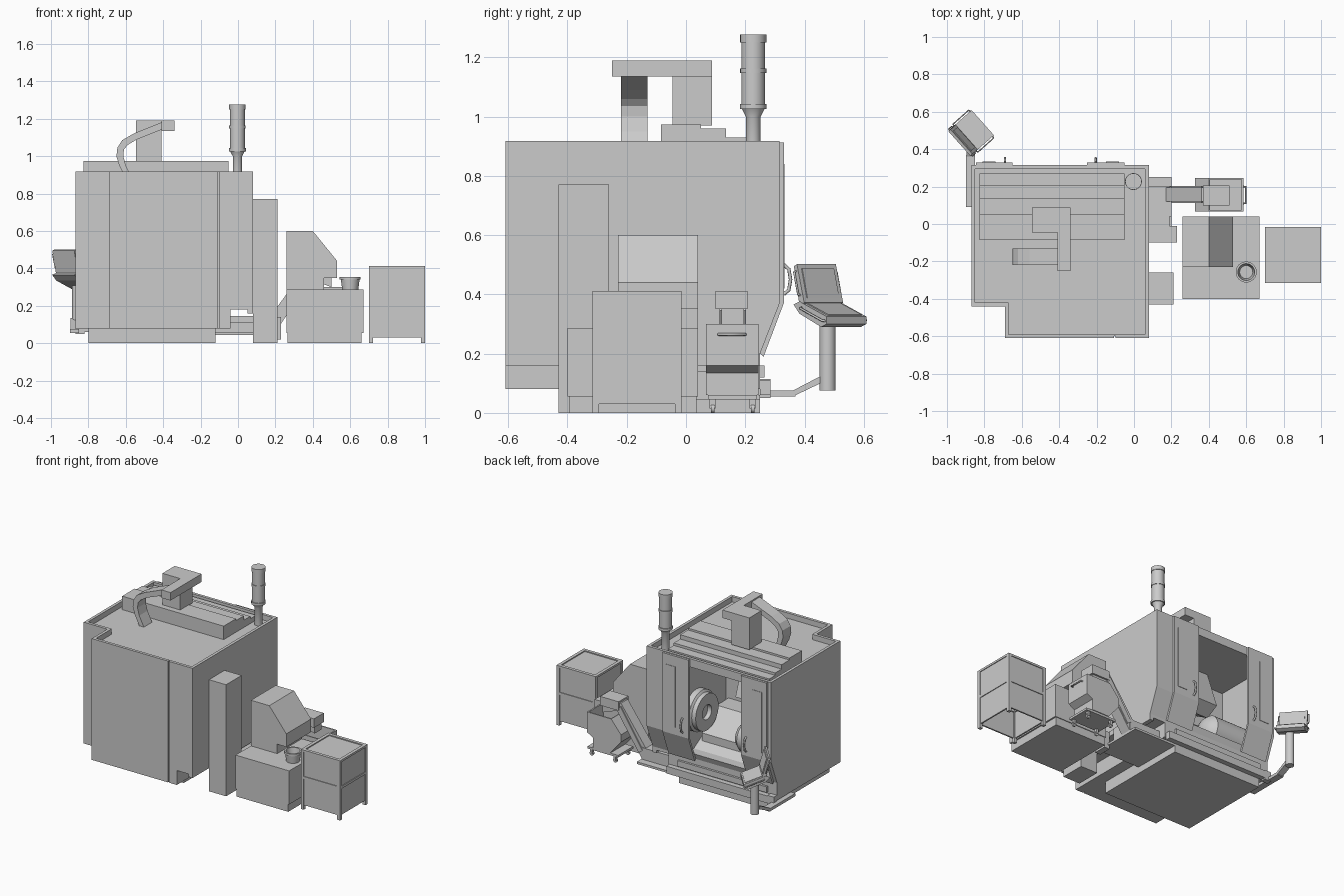
import bpy, bmesh, math
from mathutils import Matrix

if "Cube" in bpy.data.objects:
    bpy.data.objects.remove(bpy.data.objects["Cube"])


def make(name, bm, smooth=False):
    bmesh.ops.recalc_face_normals(bm, faces=bm.faces)
    me = bpy.data.meshes.new(name)
    bm.to_mesh(me)
    bm.free()
    ob = bpy.data.objects.new(name, me)
    bpy.context.collection.objects.link(ob)
    if smooth:
        bpy.context.view_layer.objects.active = ob
        bpy.ops.object.select_all(action='DESELECT')
        ob.select_set(True)
        bpy.ops.object.shade_smooth_by_angle(angle=math.radians(35))
    return ob


def prism(name, pts, axis, a, b):
    """Extrude a 2D profile along an axis: x -> (y,z), y -> (x,z), z -> (x,y)."""
    place = {'x': lambda p, t: (t, p[0], p[1]), 'y': lambda p, t: (p[0], t, p[1]),
             'z': lambda p, t: (p[0], p[1], t)}[axis]
    bm = bmesh.new()
    lo = [bm.verts.new(place(p, a)) for p in pts]
    hi = [bm.verts.new(place(p, b)) for p in pts]
    bm.faces.new(lo)
    bm.faces.new(hi)
    for i in range(len(pts)):
        j = (i + 1) % len(pts)
        bm.faces.new((lo[i], lo[j], hi[j], hi[i]))
    return make(name, bm)


def box(name, x0, x1, y0, y1, z0, z1):
    return prism(name, [(x0, y0), (x1, y0), (x1, y1), (x0, y1)], 'z', z0, z1)


def lathe(name, prof, loc, rot=None, seg=32):
    """Revolve (radius, height) points around z, then turn and move."""
    bm = bmesh.new()
    rings = [[bm.verts.new((r * math.cos(i * math.tau / seg), r * math.sin(i * math.tau / seg), z))
              for i in range(seg)] for r, z in prof]
    for A, B in zip(rings, rings[1:]):
        for i in range(seg):
            j = (i + 1) % seg
            bm.faces.new((A[i], A[j], B[j], B[i]))
    bm.faces.new(rings[0])
    bm.faces.new(rings[-1])
    bm.transform(Matrix.Translation(loc) @ (rot or Matrix()))
    return make(name, bm, True)


def tube(name, pts, r):
    cu = bpy.data.curves.new(name, 'CURVE')
    cu.dimensions = '3D'
    cu.bevel_depth = r
    cu.bevel_resolution = 2
    cu.use_fill_caps = True
    sp = cu.splines.new('POLY')
    sp.points.add(len(pts) - 1)
    for q, p in zip(sp.points, pts):
        q.co = (*p, 1)
    ob = bpy.data.objects.new(name, cu)
    bpy.context.collection.objects.link(ob)
    return ob


def cut(ob, cutter):
    cutter.hide_render = True
    m = ob.modifiers.new('cut', 'BOOLEAN')
    m.operation, m.object, m.solver = 'DIFFERENCE', cutter, 'EXACT'
    bpy.context.view_layer.objects.active = ob
    bpy.ops.object.modifier_apply(modifier=m.name)
    bpy.data.objects.remove(cutter)


AX = Matrix.Rotation(math.pi / 2, 4, 'Y')

# Machine enclosure with sunken roof, sloped lower edge, notch and work chamber
body = prism('enclosure', [(-.87, .315), (.08, .315), (.08, -.61), (-.69, -.61), (-.69, -.44), (-.87, -.44)],
             'z', .08, .917)
cut(body, prism('roof_cutter', [(-.85, .295), (.06, .295), (.06, -.59), (-.67, -.59), (-.67, -.42), (-.85, -.42)],
                'z', .88, 1))
cut(body, prism('slope_cutter', [(.316, .37), (.25, .2), (.25, 0), (.5, 0), (.5, .37)], 'x', -1, .2))
cut(body, prism('corner_cutter', [(-.04, 0), (-.04, .18), (.05, .18), (.05, .16), (.2, .16), (.2, 0)], 'y', -.7, .4))
cut(body, box('seam_cutter', -.108, -.1, -.7, -.6, 0, 1))
cut(body, prism('chamber_cutter', [(.5, .86), (-.15, .86), (-.15, .45), (.2, .24), (.5, .24)], 'x', -.84, -.2))
box('base', -.8, -.12, -.42, .25, 0, .08)
box('front_sill', -.86, -.05, .25, .285, .06, .11)
box('sill_rail', -.8, -.12, .25, .265, .12, .16)

# Sliding doors with bent lower skirts, slim panels and handles
skin = [(.315, .912), (.33, .912), (.33, .37), (.262, .19), (.25, .2), (.315, .37)]
for side, x0, x1, hx, px in (('left', -.25, -.05, -.205, -.15), ('right', -.845, -.65, -.69, -.81)):
    prism(side + '_door', skin, 'x', x0, x1)
    box(side + '_door_panel', px, px + .07, .33, .333, .42, .84)
    tube(side + '_door_handle', [(hx, .33, .40), (hx, .347, .415), (hx, .353, .45), (hx, .347, .485), (hx, .33, .5)], .006)

# Work chamber: spindle chuck, sloped bed, tailstock and tool slab
lathe('chuck', [(.14, -.03), (.14, .02), (.125, .03), (.125, .06), (.05, .06), (.05, .03)], (-.22, .17, .5),
      Matrix.Rotation(-math.pi / 2, 4, 'Y'))
prism('bed', [(-.15, .46), (-.02, .46), (.14, .33), (.14, .26), (-.15, .4)], 'x', -.83, -.22)
lathe('tailstock', [(.1, -.2), (.1, .08), (.075, .11), (.03, .13)], (-.6, .09, .37), AX)
prism('tool_slab', [(-.15, .86), (-.03, .86), (.06, .6), (-.03, .55), (-.15, .62)], 'x', -.62, -.42)

# Stepped roof covers
for i, (y0, y1, z) in enumerate([(-.085, .05, .973), (.05, .135, .96), (.135, .205, .93), (.205, .27, .913)]):
    box(f'roof_step_{i}', -.825, -.05, y0, y1, .88, z)

# Extraction box with side arm and curved duct
box('extractor_column', -.545, -.41, -.045, .088, .97, 1.135)
prism('extractor_head', [(-.545, .088), (-.34, .088), (-.34, -.25), (-.41, -.25), (-.41, -.045), (-.545, -.045)],
      'z', 1.135, 1.19)
prism('curved_duct', [(-.40, 1.185), (-.56, 1.12), (-.62, 1.085), (-.645, 1.045), (-.65, 1.0), (-.635, .95), (-.6, .88),
                      (-.565, .88), (-.6, .95), (-.613, 1.0), (-.61, 1.035), (-.59, 1.06), (-.54, 1.09), (-.40, 1.145)],
      'y', -.22, -.13)

# Mist filter stack
lathe('filter_stack', [(.025, .88), (.025, 1.0), (.038, 1.025), (.045, 1.025), (.045, 1.043), (.04, 1.043), (.04, 1.147),
                       (.044, 1.147), (.044, 1.163), (.04, 1.163), (.04, 1.25), (.044, 1.25), (.044, 1.277)],
      (-.003, .227, 0))

# Electrical tower and side plumbing boxes
box('tower', .08, .21, -.43, -.26, 0, .77)
box('drip_plate', -.12, .2, -.1, .25, .045, .06)
box('trough', -.12, .2, .04, .2, .06, .14)
box('trough_pipe', -.12, .19, -.1, .04, .11, .145)
box('pump_box', .19, .23, -.1, -.01, .02, .14)

# Coolant tank, filter hopper and cup
box('tank_plinth', .265, .66, -.395, .035, 0, .055)
box('tank', .26, .67, -.315, .04, .055, .285)
box('tank_front', .26, .67, -.4, -.315, .055, .287)
prism('filter_hopper', [(.26, .6), (.40, .6), (.53, .44), (.53, .35), (.46, .35), (.46, .28), (.26, .28)],
      'y', -.23, .04)
lathe('cup', [(.042, .28), (.05, .34), (.056, .34), (.056, .355), (.045, .355), (.035, .29)], (.6, -.257, 0))

# Chip conveyor
prism('conveyor', [(.08, .06), (.2, .06), (.39, .34), (.5, .3), (.5, .40), (.36, .40), (.17, .14), (.08, .14)],
      'y', .12, .195)
box('conveyor_head', .37, .51, .1, .207, .35, .412)
prism('conveyor_cover', [(.19, .12), (.22, .1), (.385, .345), (.36, .38)], 'y', .113, .203)

# Tipping chip cart on castors
cart = prism('chip_bin', [(.4, .3), (.585, .3), (.585, .16), (.54, .135), (.54, .06), (.41, .06), (.325, .16), (.325, .21)],
             'y', .068, .245)
cut(cart, prism('bin_cutter', [(.405, .4), (.405, .29), (.345, .21), (.345, .165), (.575, .165), (.575, .4)],
                'y', .076, .237))
box('cart_frame', .35, .585, .075, .24, .045, .06)
for x in (.38, .56):
    for y in (.09, .225):
        box('castor_fork', x - .008, x + .008, y - .01, y + .01, .015, .045)
        lathe('castor', [(.015, -.006), (.015, .006)], (x, y, .015), Matrix.Rotation(math.pi / 2, 4, 'X'), 16)
tube('cart_handle', [(.58, .11, .265), (.597, .11, .265), (.597, .2, .265), (.58, .2, .265)], .005)

# Two-tier cabinet table: hollow sunken panels inside a frame
core = box('cabinet_core', .705, .995, -.31, -.02, .03, .405)
cut(core, box('cabinet_cutter', .715, .985, -.3, -.03, 0, .39))
for x in (.7, .978):
    for y in (-.315, -.037):
        box('cabinet_leg', x, x + .022, y, y + .022, 0, .412)
for z0, z1 in ((.213, .23), (.398, .412)):
    for y in (-.315, -.037):
        box('cabinet_rail', .7, 1, y, y + .022, z0, z1)
    for x in (.7, .978):
        box('cabinet_side_rail', x, x + .022, -.315, -.015, z0, z1)

# Swivel arm and post for the control panel
box('arm_base', -.898, -.85, .09, .37, .055, .075)
prism('arm', [(.26, .055), (.36, .055), (.475, .11), (.475, .135), (.36, .075), (.26, .075)], 'x', -.895, -.85)
box('arm_bracket', -.87, -.82, .25, .285, .05, .115)
lathe('post', [(.027, .075), (.027, .31)], (-.86, .478, 0))

# Control panel: tilted screen, keyboard and side handles
parts = [
    prism('keyboard', [(0, .366), (.03, .376), (.168, .325), (.168, .3), (.14, .29), (.03, .335)], 'x', -.09, .09),
    prism('keyboard_top', [(.05, .368), (.16, .328), (.16, .332), (.05, .372)], 'x', -.075, .075),
    prism('screen', [(0, .495), (.015, .502), (.052, .372), (.028, .362)], 'x', -.088, .088),
    prism('screen_face', [(.02, .488), (.024, .488), (.051, .388), (.047, .388)], 'x', -.072, .072),
]
for s in (-1, 1):
    parts.append(tube('panel_handle', [(s * .088, .04, .355), (s * .1, .045, .353), (s * .1, .155, .312), (s * .088, .16, .31)], .004))
    parts.append(tube('screen_handle', [(s * .08, .008, .48), (s * .096, .01, .475), (s * .096, .03, .4), (s * .08, .032, .395)], .004))
place = Matrix.Translation((-.934, .43, 0)) @ Matrix.Rotation(math.radians(-48.3), 4, 'Z')
for p in parts:
    p.matrix_world = place @ p.matrix_world
